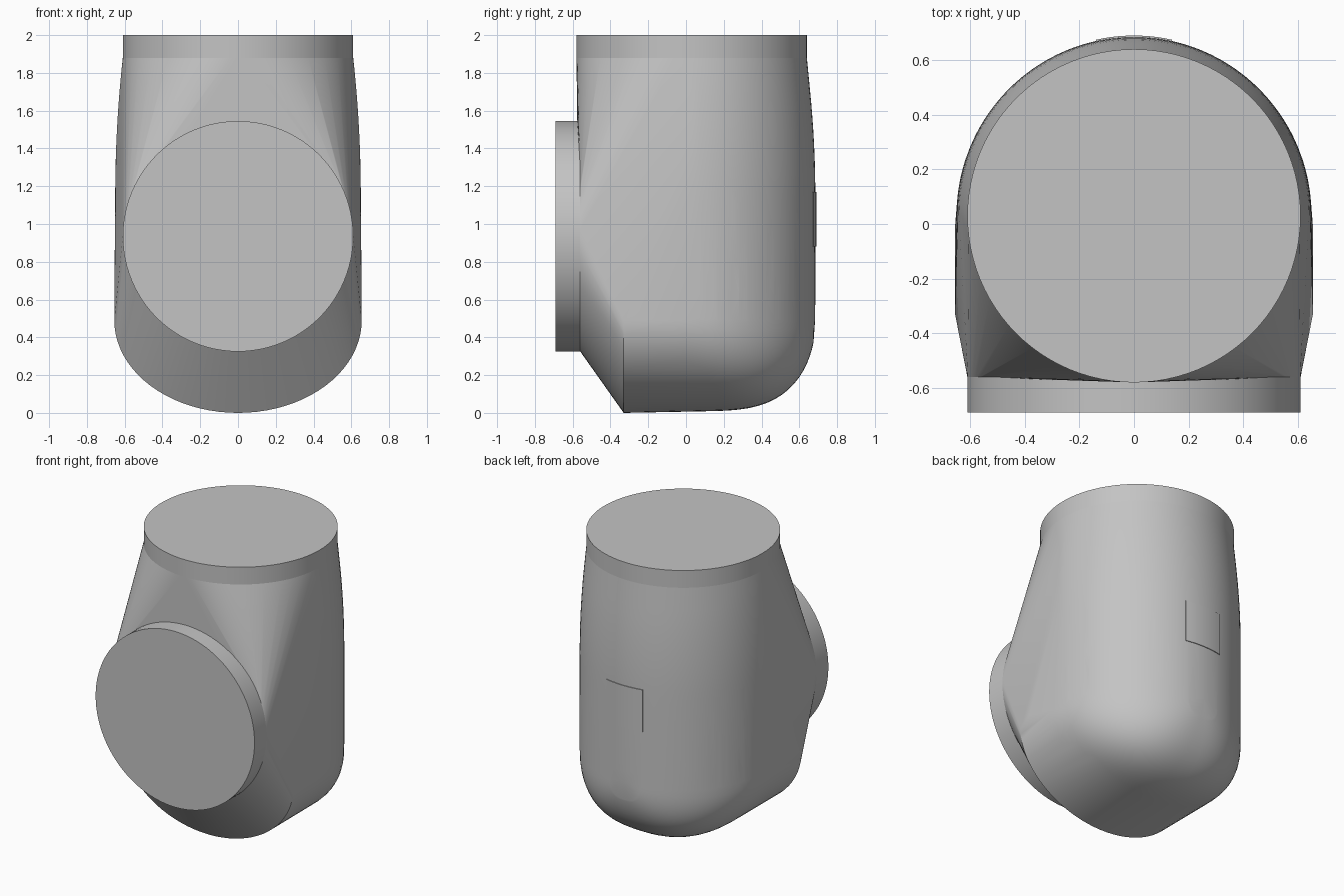
import bpy, bmesh
from math import sin, cos, pi, sqrt, radians
from mathutils import Matrix

cube = bpy.data.objects.get("Cube")
if cube:
    bpy.data.objects.remove(cube)

grey = bpy.data.materials.new("cast_grey")
grey.use_nodes = True
colour = (0.55, 0.55, 0.55, 1)
grey.diffuse_color = colour
grey.node_tree.nodes["Principled BSDF"].inputs["Base Color"].default_value = colour

R = 0.61            # radius of both joint faces
CY = 0.03           # y of the vertical axis
CZ = 0.935          # z of the horizontal axis
SIDES = 96


def finish(bm, name, angle=30):
    bmesh.ops.recalc_face_normals(bm, faces=bm.faces)
    mesh = bpy.data.meshes.new(name)
    bm.to_mesh(mesh)
    bm.free()
    mesh.materials.append(grey)
    ob = bpy.data.objects.new(name, mesh)
    bpy.context.collection.objects.link(ob)
    bpy.ops.object.select_all(action='DESELECT')
    ob.select_set(True)
    bpy.context.view_layer.objects.active = ob
    bpy.ops.object.shade_smooth_by_angle(angle=radians(angle))
    return ob


def disc(name, depth, matrix):
    bm = bmesh.new()
    bmesh.ops.create_cone(bm, cap_ends=True, segments=SIDES, radius1=R, radius2=R,
                          depth=depth, matrix=matrix)
    return finish(bm, name)


# Joint collars: one on top, one facing the front
disc("top_collar", 0.12, Matrix.Translation((0, CY, 1.94)))
disc("front_collar", 0.14, Matrix.Translation((0, -0.62, CZ)) @ Matrix.Rotation(pi / 2, 4, 'X'))

# Elbow housing: skin stretched over rings
points = []
for i in range(SIDES):
    a = 2 * pi * i / SIDES
    points.append((R * cos(a), CY + R * sin(a), 1.88))
    points.append((R * cos(a), -0.56, CZ + R * sin(a)))

# Rear half rings, slightly barrelled
for k in range(18):
    z = 0.5 + 1.38 * k / 18
    t = max(0, (z - 1.15) / 0.73)
    w = 0.65 - 0.04 * t * t
    d = 0.655 - 0.045 * t * t - 0.004 * (z - 1.0) ** 2
    for i in range(49):
        a = pi * i / 48
        points.append((w * cos(a), CY + d * sin(a), z))

# Rounded underside, as arcs across the width running front to back
for k in range(25):
    s = sin(k / 24 * pi / 2)
    y = -0.33 + 1.005 * s
    u = max(0, (y - CY) / 0.655)
    w = 0.655 if y < CY else 0.65 * sqrt(max(0, 1 - u * u))
    v = max(0, (y - 0.1) / 0.585)
    base = 0.02 * s + 0.46 * (1 - (1 - v ** 3.2) ** 0.5)
    p = 2 / (2 + 0.7 * u)
    for i in range(41):
        a = pi * i / 40
        c = cos(a)
        points.append((w * abs(c) ** p * (1 if c > 0 else -1), y,
                       0.49 - (0.49 - base) * sin(a) ** p))

# Side ridges sweeping up from the chin
for x, y, z in ((0.655, -0.25, 0.55), (0.653, -0.12, 0.72), (0.652, -0.02, 0.87), (0.65, 0.02, 1.03)):
    points += [(x, y, z), (-x, y, z)]

bm = bmesh.new()
for p in points:
    bm.verts.new(p)
bmesh.ops.remove_doubles(bm, verts=bm.verts, dist=0.0005)
hull = bmesh.ops.convex_hull(bm, input=bm.verts)
loose = [v for v in bm.verts if not v.link_faces]
bmesh.ops.delete(bm, geom=loose, context='VERTS')
finish(bm, "elbow_housing", 25)

# Thin rear plate, curved to follow the housing
bm = bmesh.new()
grid = []
for z in (0.88, 1.17):
    grid.append([bm.verts.new((x, CY + 0.66 * sqrt(1 - (x / 0.65) ** 2), z))
                 for x in (-0.14 + 0.28 * i / 10 for i in range(11))])
for i in range(10):
    bm.faces.new((grid[0][i], grid[0][i + 1], grid[1][i + 1], grid[1][i]))
edge = bmesh.ops.extrude_face_region(bm, geom=bm.faces[:])
moved = [g for g in edge["geom"] if isinstance(g, bmesh.types.BMVert)]
bmesh.ops.translate(bm, verts=moved, vec=(0, -0.009, 0))
finish(bm, "rear_plate")
